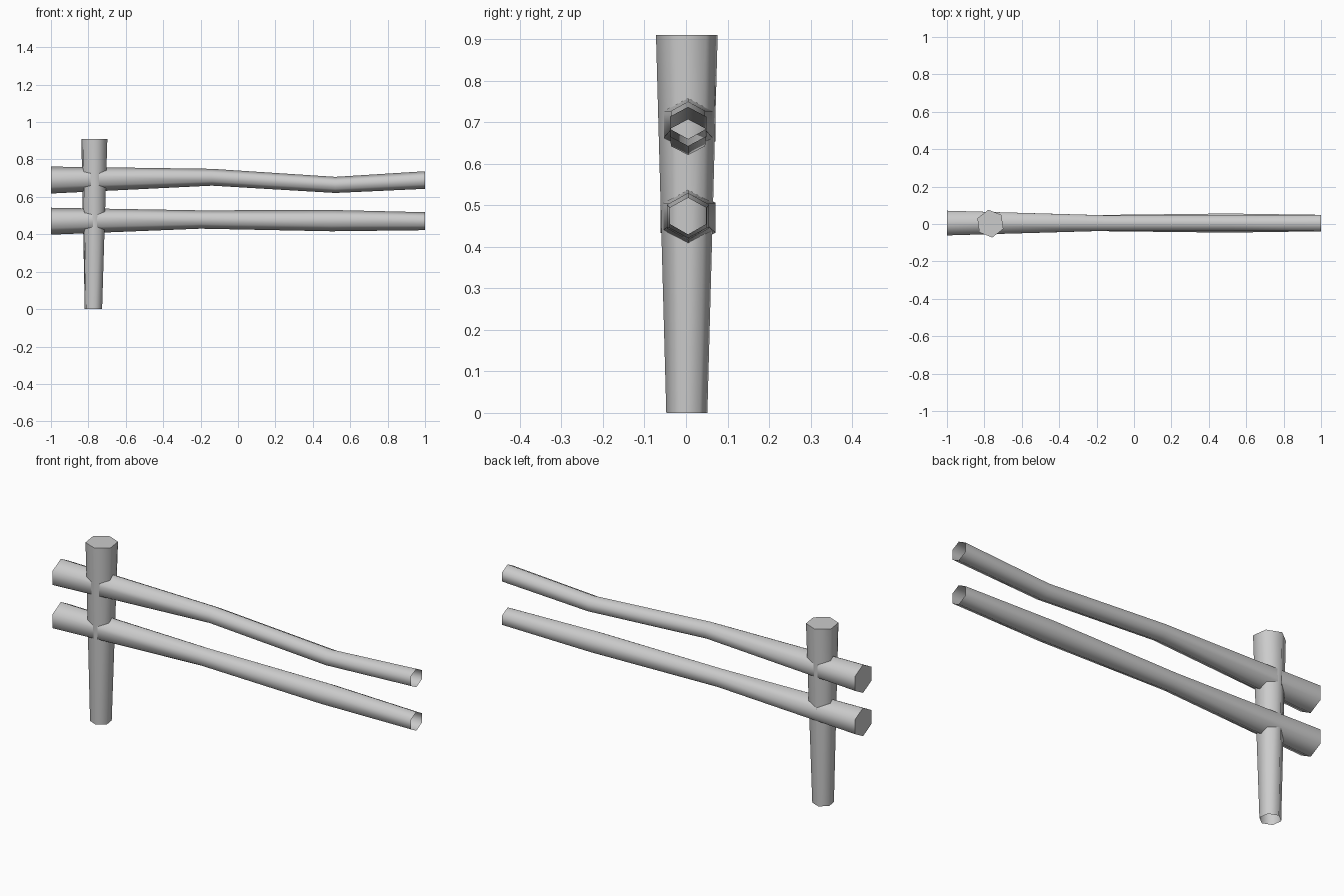
import bpy, bmesh
from math import sin, cos, pi, radians
from mathutils import Vector

if "Cube" in bpy.data.objects:
    bpy.data.objects.remove(bpy.data.objects["Cube"])


def tube(name, rings, cap_last):
    """Skin a list of hexagonal rings, closing only one end."""
    bm = bmesh.new()
    loops = [[bm.verts.new(p) for p in ring] for ring in rings]
    for a, b in zip(loops, loops[1:]):
        for i in range(6):
            j = (i + 1) % 6
            bm.faces.new((a[i], a[j], b[j], b[i]))
    bm.faces.new(loops[-1] if cap_last else loops[0][::-1])
    bmesh.ops.recalc_face_normals(bm, faces=bm.faces)
    mesh = bpy.data.meshes.new(name)
    bm.to_mesh(mesh)
    bm.free()
    ob = bpy.data.objects.new(name, mesh)
    bpy.context.collection.objects.link(ob)
    bpy.ops.object.select_all(action='DESELECT')
    bpy.context.view_layer.objects.active = ob
    ob.select_set(True)
    bpy.ops.object.shade_smooth_by_angle(angle=radians(70))
    return ob


def rail(name, stations):
    # each station: x, centre z, half width in y, half height in z
    rings = []
    for x, z, hy, hz in stations:
        ry = hy / cos(pi / 6)
        rings.append([Vector((x, 0.005 + ry * cos(pi / 2 + k * pi / 3),
                              z + hz * sin(pi / 2 + k * pi / 3)))
                      for k in range(6)])
    return tube(name, rings, False)


# Post: flares towards the capped top, open underneath
post_rings = [[Vector((x + r * cos(radians(98) + k * pi / 3),
                       0.002 + r * sin(radians(98) + k * pi / 3), z))
               for k in range(6)]
              for x, z, r in ((-0.773, 0, 0.050), (-0.768, 0.91, 0.075))]
tube("post", post_rings, True)

# Rails: crooked poles, capped at the left and open at the right
rail("lower_rail", [(-1.0, 0.470, 0.066, 0.072), (-0.20, 0.479, 0.043, 0.049),
                    (0.50, 0.473, 0.051, 0.057), (1.0, 0.470, 0.044, 0.048)])
rail("upper_rail", [(-1.0, 0.690, 0.066, 0.072), (-0.14, 0.705, 0.041, 0.045),
                    (0.52, 0.664, 0.041, 0.043), (1.0, 0.690, 0.044, 0.047)])
